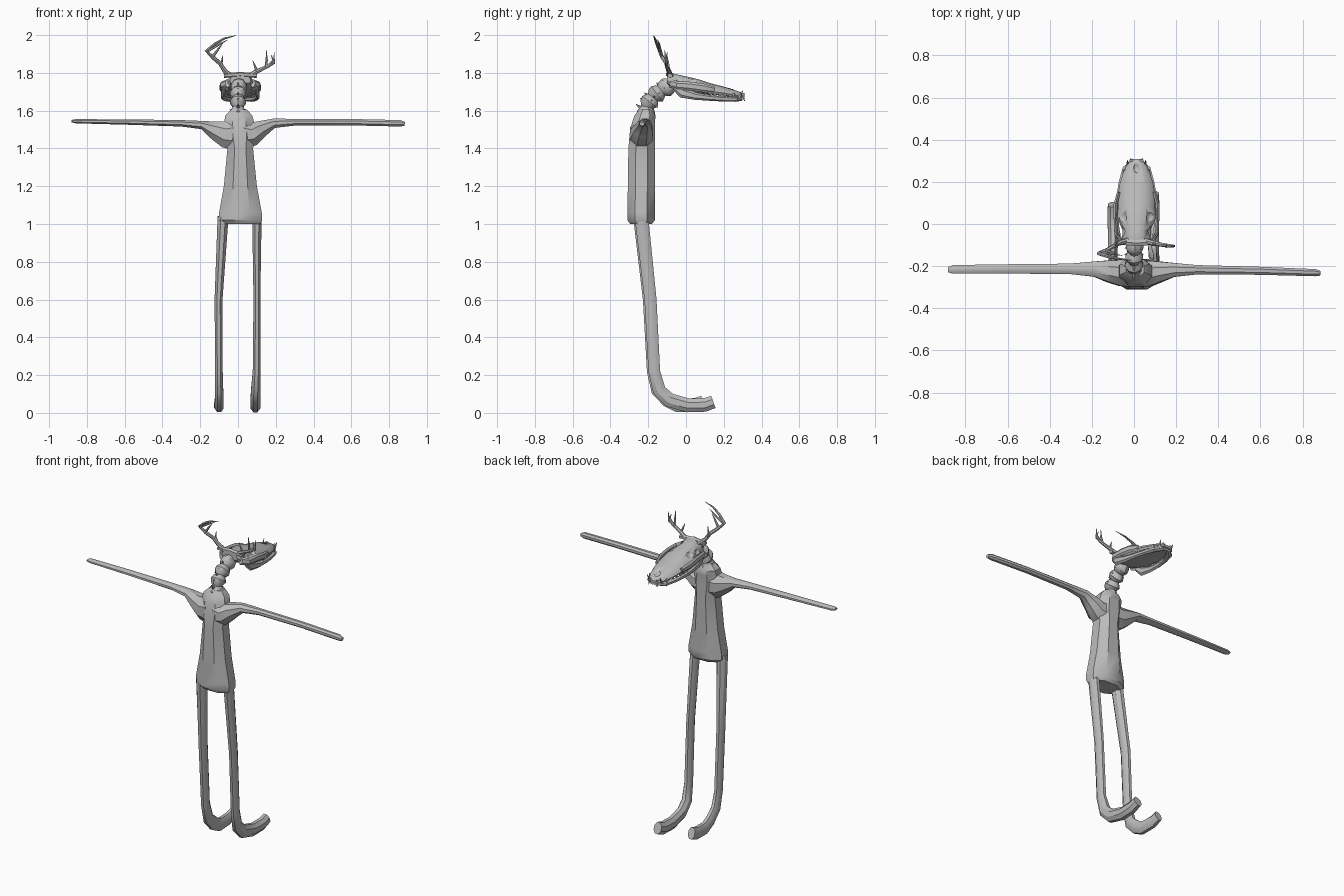
import bpy, bmesh, math
from mathutils import Vector

grey = bpy.data.materials.new("plain grey")
grey.diffuse_color = (0.5, 0.5, 0.5, 1)
CX = 0.012  # skull centre line


def add_loft(bm, rings):
    rows = [[bm.verts.new(p) for p in r] for r in rings]
    n = len(rows[0])
    for a, b in zip(rows, rows[1:]):
        for i in range(n):
            j = (i + 1) % n
            bm.faces.new((a[i], a[j], b[j], b[i]))
    bm.faces.new(rows[0][::-1])
    bm.faces.new(rows[-1])


def tube_rings(sections, u, n=8):
    """sections: (x, y, z, radius along u, radius across u)"""
    pts = [Vector(s[:3]) for s in sections]
    u = Vector(u)
    rings = []
    for i, s in enumerate(sections):
        t = (pts[min(i + 1, len(pts) - 1)] - pts[max(i - 1, 0)]).normalized()
        v = t.cross(u).normalized()
        k = 1 / math.cos(math.pi / n)
        angles = [2 * math.pi * (q + 0.5) / n for q in range(n)]
        rings.append([pts[i] + u * s[3] * k * math.cos(a) + v * s[4] * k * math.sin(a)
                      for a in angles])
    return rings


def finish(name, bm, angle=35):
    bmesh.ops.recalc_face_normals(bm, faces=bm.faces)
    me = bpy.data.meshes.new(name)
    bm.to_mesh(me)
    bm.free()
    me.materials.append(grey)
    ob = bpy.data.objects.new(name, me)
    bpy.context.collection.objects.link(ob)
    bpy.ops.object.select_all(action='DESELECT')
    ob.select_set(True)
    bpy.context.view_layer.objects.active = ob
    bpy.ops.object.shade_smooth_by_angle(angle=math.radians(angle))
    return ob


def make(name, ring_sets):
    bm = bmesh.new()
    for r in ring_sets:
        add_loft(bm, r)
    return finish(name, bm)


def spike(a, b, r, n=6):
    u = Vector(b) - Vector(a)
    side = u.orthogonal().normalized()
    return tube_rings([(*a, r, r), (*b, 0.0012, 0.0012)], side, n)


def chamfer_ring(z, x0, x1, y0, y1, c=0.28):
    cx, cy = (x1 - x0) * c, (y1 - y0) * c
    return [Vector(p) for p in (
        (x0 + cx, y0, z), (x1 - cx, y0, z), (x1, y0 + cy, z), (x1, y1 - cy, z),
        (x1 - cx, y1, z), (x0 + cx, y1, z), (x0, y1 - cy, z), (x0, y0 + cy, z))]


# torso: tapered shirt with flared hem and small collar
make("torso", [[chamfer_ring(*r) for r in (
    (1.0, -.08, .118, -.295, -.18), (1.02, -.1, .128, -.31, -.165),
    (1.06, -.1, .126, -.31, -.165), (1.2, -.075, .1, -.308, -.165),
    (1.4, -.056, .08, -.305, -.165), (1.48, -.075, .093, -.298, -.165),
    (1.54, -.072, .085, -.285, -.165), (1.575, -.068, .075, -.272, -.16),
    (1.605, -.038, .048, -.25, -.175))]])

# arms: broad shoulder thinning to a long rod
make("left_arm", [tube_rings([
    (-.02, -.235, 1.475, .062, .085), (-.07, -.233, 1.475, .06, .07),
    (-.12, -.225, 1.495, .052, .05), (-.19, -.214, 1.524, .036, .022),
    (-.3, -.213, 1.533, .025, .017), (-.6, -.213, 1.54, .022, .014),
    (-.86, -.215, 1.544, .02, .011), (-.882, -.217, 1.545, .012, .006)], (0, 1, 0))])
make("right_arm", [tube_rings([
    (.03, -.235, 1.475, .062, .08), (.08, -.235, 1.475, .06, .06),
    (.12, -.228, 1.502, .05, .046), (.19, -.218, 1.533, .033, .025),
    (.3, -.217, 1.539, .022, .018), (.6, -.222, 1.539, .019, .017),
    (.86, -.231, 1.533, .017, .017), (.883, -.233, 1.53, .012, .01)], (0, 1, 0))])

# legs: shared side profile (y, z, depth), different widths and foot lengths
PROFILE = ((-.236, 1.04, .036), (-.188, .6, .032), (-.168, .22, .031), (-.142, .12, .035),
           (-.087, .067, .038), (.01, .04, .037), (.1, .042, .036), (.145, .058, .034))
for name, xs, ws, dy, dend in (
        ("left_leg", (-.079, -.103, -.101, -.1, -.1, -.1, -.102, -.102),
         (.029, .021, .02, .022, .023, .024, .024, .022), -.008, -.045),
        ("right_leg", (.1, .1, .099, .094, .092, .092, .093, .094),
         (.025, .018, .021, .025, .026, .027, .027, .025), 0, 0)):
    make(name, [tube_rings([
        (x, y + dy + (dend if i > 4 else 0), z, w, d)
        for i, (x, w, (y, z, d)) in enumerate(zip(xs, ws, PROFILE))], (1, 0, 0))])

# neck: knobbly stack of vertebrae with spines down the back
path = [Vector(p) for p in ((0, -.215, 1.57), (0, -.2, 1.635), (0, -.165, 1.68),
                            (.003, -.12, 1.715), (.008, -.05, 1.75))]
neck = []
STEPS = 4
for i in range(len(path) - 1):
    for k in range(STEPS):
        p = path[i].lerp(path[i + 1], k / STEPS)
        r = (.037, .042, .036, .028)[k]
        neck.append((*p, r, r * 1.15))
parts = [tube_rings(neck, (1, 0, 0), 10)]
for base, tip in (((-.22, 1.60), (-.265, 1.635)), ((-.205, 1.65), (-.245, 1.665)),
                  ((-.19, 1.67), (-.22, 1.695)), ((-.165, 1.69), (-.192, 1.72)),
                  ((-.135, 1.715), (-.155, 1.75)), ((-.105, 1.73), (-.13, 1.755))):
    parts.append(spike((0, *base), (0, *tip), .014))
    for s in (-1, 1):  # small side processes
        parts.append(spike((0, base[0] + .03, base[1]), (s * .045, base[0] + .02, base[1] + .005), .014))
make("neck_bones", parts)

# skull: long muzzle lofted along y (y, half width, top, bottom)
rings = []
for y, w, t, b in ((-.1, .055, 1.795, 1.745), (-.08, .07, 1.8, 1.725), (-.03, .066, 1.788, 1.705),
                   (.03, .092, 1.775, 1.695), (.08, .088, 1.762, 1.69), (.13, .09, 1.745, 1.685),
                   (.19, .08, 1.73, 1.68), (.25, .062, 1.713, 1.672), (.29, .04, 1.698, 1.668),
                   (.308, .022, 1.685, 1.67)):
    h = t - b
    half = [(.45, 0), (.9, .06), (1, .3), (.88, .62), (.5, .92), (.15, 1)]
    shape = half + [(-x, z) for x, z in reversed(half)]
    rings.append([Vector((CX + x * w, y, b + z * h)) for x, z in shape])
skull = make("skull", [rings])

# eye sockets, temples and nose opening cut out of the skull
bm = bmesh.new()
for x, y, z, size in ((.075, .035, 1.765, (.03, .032, .024)), (-.075, .035, 1.765, (.03, .032, .024)),
                      (.085, -.035, 1.75, (.035, .028, .025)), (-.085, -.035, 1.75, (.035, .028, .025)),
                      (0, .27, 1.715, (.018, .028, .02))):
    res = bmesh.ops.create_icosphere(bm, subdivisions=2, radius=1)
    for v in res["verts"]:
        v.co = Vector((CX + x + v.co.x * size[0], y + v.co.y * size[1], z + v.co.z * size[2]))
cutter = finish("socket_cutter", bm)
mod = skull.modifiers.new("sockets", 'BOOLEAN')
mod.operation, mod.object, mod.solver = 'DIFFERENCE', cutter, 'EXACT'
mod.use_self = True
bpy.context.view_layer.objects.active = skull
bpy.ops.object.modifier_apply(modifier=mod.name)
bpy.data.objects.remove(cutter)

# cheek arches, lower jaw and teeth on both sides
cheeks, jaws, teeth = [], [], []
for s in (-1, 1):
    def P(x, y, z, a, b):
        return (CX + s * x, y, z, a, b)
    cheeks.append(tube_rings([P(.065, -.085, 1.745, .012, .02), P(.096, -.05, 1.735, .009, .018),
                              P(.1, .02, 1.73, .008, .02), P(.1, .09, 1.72, .009, .02),
                              P(.085, .15, 1.71, .008, .014)], (1, 0, 0), 6))
    jaws.append(tube_rings([P(.085, -.06, 1.725, .01, .014), P(.092, -.02, 1.695, .01, .024),
                            P(.092, .05, 1.677, .01, .017), P(.086, .13, 1.667, .01, .013),
                            P(.072, .2, 1.662, .012, .012), P(.045, .27, 1.66, .02, .011),
                            P(.012, .298, 1.664, .016, .009)], (1, 0, 0), 6))
    for i in range(8):
        f = i / 7
        x, y = .086 - .052 * f ** 1.6, .1 + .185 * f
        teeth.append(spike((CX + s * x, y, 1.69 - .012 * f), (CX + s * x * 1.03, y, 1.664), .007, 5))
    for y, x, tip in ((.25, .055, 1.645), (.3, .025, 1.652)):  # fangs
        teeth.append(spike((CX + s * x, y, 1.69), (CX + s * (x + .004), y + .01, tip), .008, 5))
    teeth.append(spike((CX + s * .04, .28, 1.665), (CX + s * .044, .302, 1.708), .007, 5))
make("cheek_bones", cheeks)
make("lower_jaw", jaws)
make("teeth", teeth)


def antler(name, beam, tines):
    sets = [tube_rings(beam, (0, 1, 0), 7)]
    sets += [tube_rings(t, (0, 1, 0), 6) for t in tines]
    make(name, sets)


# antlers: uneven pair, the left one larger and swept back
antler("left_antler",
       [(-.03, -.08, 1.78, .014, .012), (-.07, -.09, 1.81, .011, .011), (-.095, -.105, 1.85, .01, .01),
        (-.13, -.125, 1.88, .01, .01), (-.168, -.14, 1.916, .008, .008),
        (-.12, -.155, 1.955, .007, .007), (-.07, -.165, 1.983, .005, .005), (-.01, -.172, 1.998, .001, .001)],
       [[(-.165, -.14, 1.914, .008, .007), (-.11, -.14, 1.945, .005, .005), (-.055, -.15, 1.975, .001, .001)],
        [(-.135, -.127, 1.885, .007, .007), (-.105, -.135, 1.925, .005, .005), (-.08, -.14, 1.957, .001, .001)],
        [(-.075, -.092, 1.815, .008, .008), (-.088, -.095, 1.85, .006, .006), (-.08, -.1, 1.893, .001, .001)]])
antler("right_antler",
       [(.05, -.08, 1.78, .014, .012), (.09, -.09, 1.803, .011, .011), (.13, -.098, 1.822, .009, .009),
        (.165, -.103, 1.838, .008, .008), (.187, -.105, 1.868, .006, .006), (.175, -.105, 1.895, .001, .001)],
       [[(.1, -.092, 1.808, .007, .007), (.09, -.1, 1.835, .005, .005), (.078, -.1, 1.865, .001, .001)],
        [(.148, -.1, 1.83, .007, .007), (.152, -.108, 1.87, .005, .005), (.15, -.112, 1.922, .001, .001)],
        [(.17, -.103, 1.842, .006, .006), (.19, -.105, 1.85, .005, .005), (.192, -.1, 1.91, .001, .001)]])
# bony ridge joining the antler bases
make("antler_ridge", [tube_rings([(-.075, -.085, 1.785, .013, .01), (CX, -.09, 1.792, .015, .012),
                                  (.1, -.085, 1.785, .013, .01)], (0, 1, 0), 6)])
